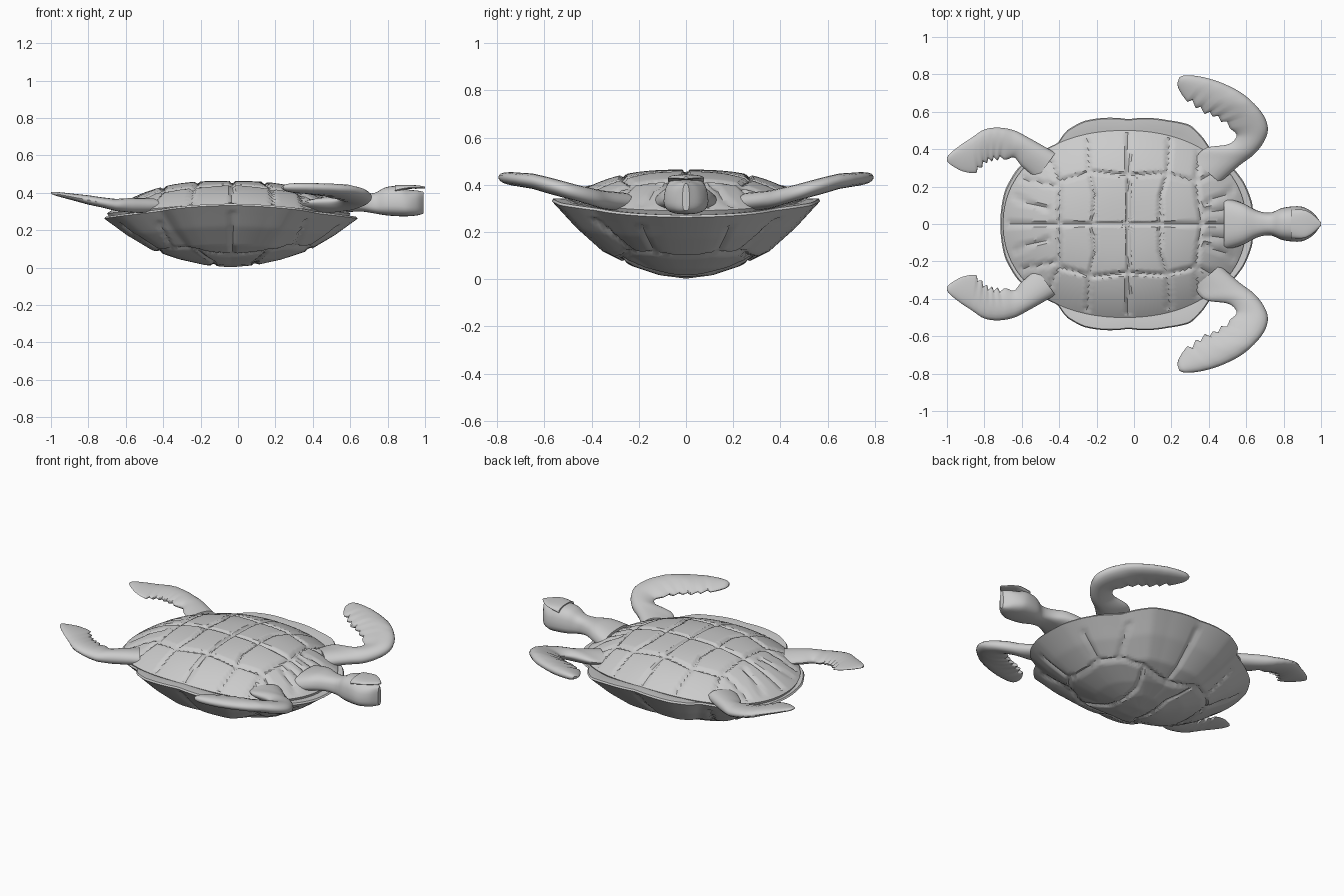
import bpy, bmesh, math
from mathutils import Vector

if "Cube" in bpy.data.objects:
    bpy.data.objects.remove(bpy.data.objects["Cube"])

grey = bpy.data.materials.new("turtle_grey")
grey.diffuse_color = (0.6, 0.6, 0.6, 1)
grey.use_nodes = True
grey.node_tree.nodes["Principled BSDF"].inputs["Base Color"].default_value = grey.diffuse_color


def lerp_table(table, t):
    """Piecewise linear lookup: rows of (key, value...)."""
    for a, b in zip(table, table[1:]):
        if t <= b[0]:
            f = max(0, (t - a[0]) / (b[0] - a[0]))
            return [p + (q - p) * f for p, q in zip(a[1:], b[1:])]
    return list(table[-1][1:])


def spline(rows, t):
    """Catmull-Rom through rows of numbers, t from 0 to 1."""
    n = len(rows) - 1
    i = min(int(t * n), n - 1)
    f = t * n - i
    p = [rows[max(0, min(n, i + k))] for k in (-1, 0, 1, 2)]
    return [0.5 * (2 * b + (c - a) * f + (2 * a - 5 * b + 4 * c - d) * f * f
                   + (3 * b - a - 3 * c + d) * f ** 3) for a, b, c, d in zip(*p)]


def loft(name, rings, angle=35):
    """Skin closed rings of points and cap both ends."""
    bm = bmesh.new()
    vr = [[bm.verts.new(p) for p in r] for r in rings]
    n = len(vr[0])
    for a, b in zip(vr, vr[1:]):
        for i in range(n):
            j = (i + 1) % n
            bm.faces.new((a[i], a[j], b[j], b[i]))
    bm.faces.new(vr[0])
    bm.faces.new(vr[-1])
    bmesh.ops.recalc_face_normals(bm, faces=bm.faces)
    me = bpy.data.meshes.new(name)
    bm.to_mesh(me)
    bm.free()
    me.materials.append(grey)
    ob = bpy.data.objects.new(name, me)
    bpy.context.collection.objects.link(ob)
    bpy.ops.object.select_all(action='DESELECT')
    ob.select_set(True)
    bpy.context.view_layer.objects.active = ob
    bpy.ops.object.shade_smooth_by_angle(angle=math.radians(angle))
    return ob


def groove(x, y, lines, width, depth):
    """Groove depth at a point, for seams mirrored across y = 0."""
    p, best = Vector((x, abs(y))), 9
    for line in lines:
        for a, b in zip(line, line[1:]):
            a, b = Vector(a), Vector(b)
            d = b - a
            f = max(0, min(1, (p - a).dot(d) / d.length_squared))
            best = min(best, (p - a - d * f).length)
    return depth * max(0, 1 - (best / width) ** 2)


SEG, RINGS = 180, 48
angles = [2 * math.pi * i / SEG for i in range(SEG)]

# lower shell: bowl with a flared rim
outline = [(.64, 0), (.63, .12), (.59, .22), (.53, .30), (.42, .38), (.37, .46),
           (.30, .53), (.18, .555), (-.03, .56), (-.27, .55), (-.36, .50),
           (-.41, .43), (-.50, .385), (-.62, .30), (-.69, .18), (-.715, 0)]
polar = [(math.atan2(y, x + .04), math.hypot(x + .04, y)) for x, y in outline]
bowl_height = [(0, 0), (.2, .045), (.4, .16), (.62, .35), (.82, .66), (.92, .85), (1, 1)]
belly_seams = [
    [(-.42, .14), (-.35, .22), (-.22, .28), (-.03, .25), (.16, .28), (.30, .22), (.38, .13)],
    [(-.03, .25), (-.03, .52)], [(-.35, .22), (-.42, .36)], [(.30, .22), (.36, .38)],
    [(-.22, .28), (-.13, .13), (-.13, 0)], [(.16, .28), (.09, .13), (.09, 0)],
    [(-.42, .14), (-.42, 0)], [(.38, .13), (.38, 0)],
    [(-.42, .14), (-.62, .19)], [(.38, .13), (.53, .19)]]


def rim(a):
    a = abs(math.atan2(math.sin(a), math.cos(a)))
    return lerp_table(polar, a)[0], .26 + .07 * math.sin(a) ** 2


rings = []
for k in range(1, RINGS + 1):
    t, ring = k / RINGS, []
    for a in angles:
        r, top = rim(a)
        x, y = -.04 + r * t * math.cos(a), r * t * math.sin(a)
        seam = groove(x, y, belly_seams, .016, .012) if t < .97 else 0
        ring.append((x, y, .002 + top * lerp_table(bowl_height, t)[0] + seam))
    rings.append(ring)
for t, lift in ((.99, .012), (.9, .012), (.8, 0)):      # lip under the upper shell
    rings.append([(-.04 + rim(a)[0] * t * math.cos(a), rim(a)[0] * t * math.sin(a),
                   rim(a)[1] + lift) for a in angles])
loft("lower_shell", rings)

# upper shell: shallow dome with seams between the plates
back_seams = [[(-.40, .23), (-.22, .28), (-.03, .26), (.16, .27), (.33, .23)],
              [(-.68, 0), (.58, 0)],
              [(-.25, .48), (-.24, .28), (-.21, .15), (-.22, 0)],
              [(-.03, .49), (-.03, 0)],
              [(.19, .47), (.18, .28), (.14, .15), (.14, 0)],
              [(-.40, 0), (-.40, .23), (-.46, .36)], [(.35, .38), (.33, .23), (.36, 0)],
              [(-.46, .08), (-.64, .14)], [(-.40, .20), (-.60, .24)],
              [(.38, .07), (.57, .08)], [(.38, .11), (.53, .18)], [(.33, .23), (.47, .28)]]
rings = []
for k in range(1, RINGS + 1):
    t, ring = k / RINGS, []
    for a in angles:
        c, s = math.cos(a), math.sin(a)
        r = (abs(c / .65) ** 2.15 + abs(s / .5) ** 2.15) ** (-1 / 2.15)
        x, y = -.05 + r * t * c, r * t * s
        edge = .29 + .05 * s * s
        z = edge + (.464 - edge) * (1 - t ** 2.8)
        ring.append((x, y, z - groove(x, y, back_seams, .015, .013) * (t < .97)))
    rings.append(ring)
rings.append([(-.05 + (x + .05) * .98, y * .98, z - .025) for x, y, z in rings[-1]])
loft("upper_shell", rings)


# neck, head and beak: rows of x, bottom, top, half width
def body_loft(name, rows, steps, power):
    rings = []
    for k in range(steps + 1):
        x, z0, z1, w = spline(rows, k / steps)
        ring = []
        for i in range(28):
            a = 2 * math.pi * i / 28
            c, s = math.cos(a), math.sin(a)
            cy = math.copysign(abs(c) ** power, c)
            cz = math.copysign(abs(s) ** power, s)
            ring.append((x, w * cy * (1 - .12 * cz), (z0 + z1) / 2 + (z1 - z0) / 2 * cz))
        rings.append(ring)
    loft(name, rings)


body_loft("neck_and_head", [(.48, .27, .38, .14), (.58, .295, .40, .11), (.66, .30, .395, .07),
                            (.73, .29, .40, .06), (.79, .28, .43, .083), (.86, .275, .436, .093),
                            (.91, .275, .418, .087), (.96, .28, .412, .057),
                            (.993, .29, .405, .015)], 32, .75)
body_loft("upper_beak", [(.84, .40, .442, .075), (.91, .42, .443, .074),
                         (.96, .422, .440, .047), (1.0, .424, .434, .008)], 12, .8)


# flippers: rows of leading xy, trailing xy, thickness
def flipper(name, rows, height, teeth, side, steps=66):
    rings = []
    for k in range(steps + 1):
        t = k / steps
        lx, ly, tx, ty, th = spline(rows, t)
        lead, trail = Vector((lx, ly)), Vector((tx, ty))
        if teeth[0] < t < teeth[1]:                      # ragged trailing edge
            saw = ((t - teeth[0]) / (teeth[1] - teeth[0]) * 5) % 1
            trail += (lead - trail).normalized() * .03 * saw
        ring = []
        for i in range(20):
            a = 2 * math.pi * i / 20
            u = .5 - .5 * math.cos(a)
            p = lead.lerp(trail, u)
            z = height(p) + th / 2 * math.sin(a) * (1.25 - .6 * u)
            ring.append((p.x, p.y * side, z))
        rings.append(ring)
    loft(name, rings, 45)


front = [(.46, .22, .32, .34, .08), (.56, .31, .38, .405, .08), (.645, .375, .50, .425, .075),
         (.70, .45, .545, .46, .07), (.715, .52, .54, .49, .07), (.68, .60, .48, .53, .07),
         (.59, .69, .41, .575, .065), (.48, .75, .345, .60, .06), (.37, .785, .28, .66, .055),
         (.28, .795, .24, .72, .04), (.243, .785, .232, .755, .015)]
rear = [(-.42, .38, -.52, .24, .08), (-.49, .42, -.60, .31, .08), (-.57, .465, -.64, .355, .075),
        (-.64, .50, -.68, .345, .065), (-.72, .515, -.74, .335, .055), (-.80, .505, -.79, .32, .05),
        (-.87, .46, -.84, .275, .04), (-.93, .42, -.91, .28, .03), (-.98, .38, -.97, .31, .02),
        (-1.0, .355, -1.0, .335, .008)]
front_z = [(.2, .32), (.35, .335), (.5, .375), (.65, .415), (.8, .432)]
rear_z = [(-1, .40), (-.8, .362), (-.65, .335), (-.4, .33)]
for side, word in ((1, "left"), (-1, "right")):
    flipper(word + "_front_flipper", front, lambda p: lerp_table(front_z, p.y)[0], (.45, .78), side)
    flipper(word + "_rear_flipper", rear, lambda p: lerp_table(rear_z, p.x)[0], (.36, .66), side)
